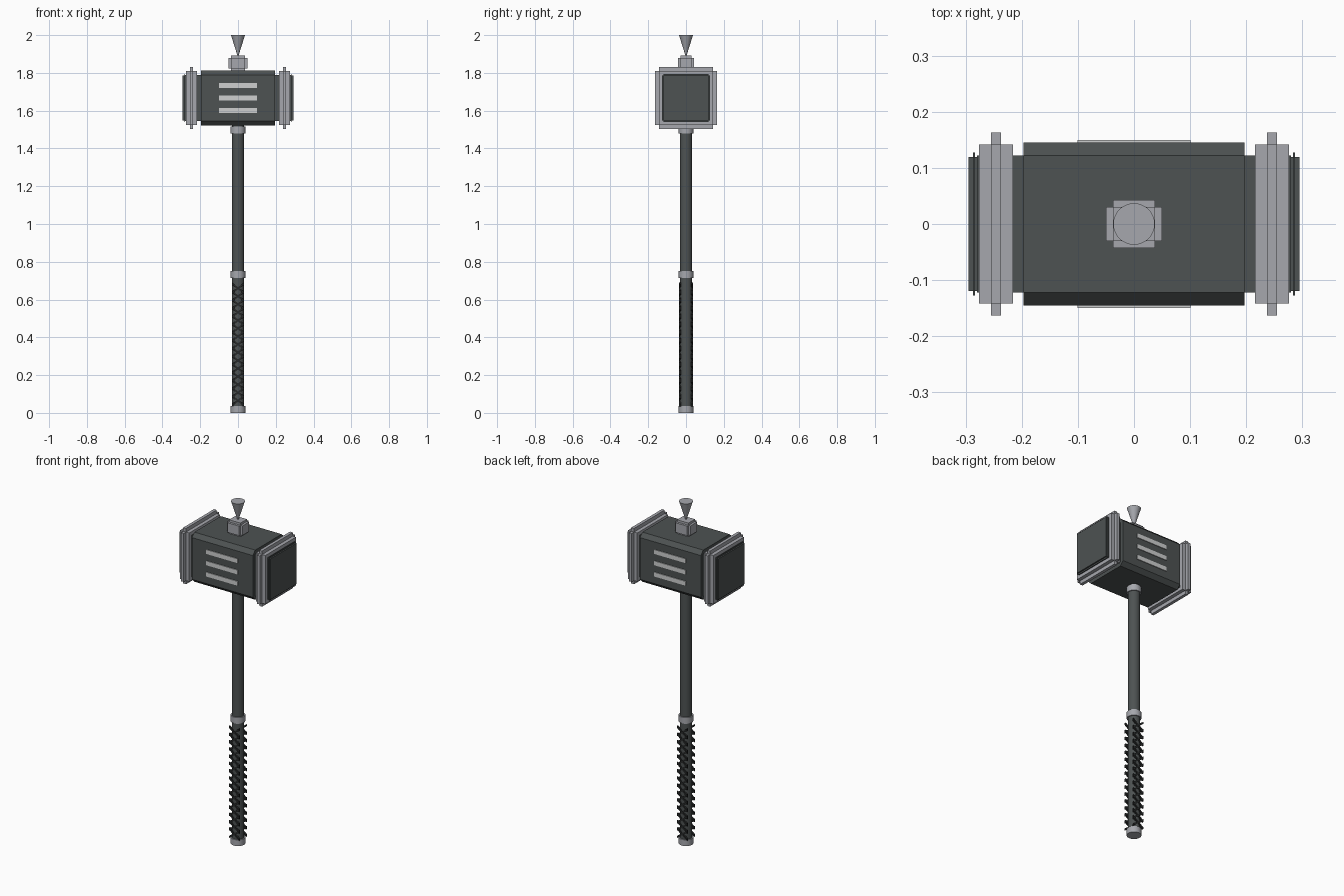
import bpy
import bmesh
from mathutils import Matrix, Vector

default = bpy.data.objects.get("Cube")
if default:
    bpy.data.objects.remove(default, do_unlink=True)


def material(name, rgb):
    m = bpy.data.materials.new(name)
    m.use_nodes = True
    m.diffuse_color = (*rgb, 1)
    m.node_tree.nodes["Principled BSDF"].inputs["Base Color"].default_value = (*rgb, 1)
    return m


DARK = material("dark_iron", (0.075, 0.085, 0.085))
SILVER = material("silver", (0.38, 0.39, 0.42))
PALE = material("pale_inlay", (0.62, 0.63, 0.63))
BLACK = material("black_leather", (0.02, 0.022, 0.022))
HEAD_Z = 1.667


def finish(name, bm, mat, smooth=False):
    bmesh.ops.recalc_face_normals(bm, faces=bm.faces[:])
    mesh = bpy.data.meshes.new(name)
    bm.to_mesh(mesh)
    bm.free()
    mesh.materials.append(mat)
    obj = bpy.data.objects.new(name, mesh)
    bpy.context.collection.objects.link(obj)
    if smooth:
        bpy.ops.object.select_all(action='DESELECT')
        obj.select_set(True)
        bpy.context.view_layer.objects.active = obj
        bpy.ops.object.shade_smooth_by_angle()
    return obj


def add_box(bm, centre, half, shear=0.0):
    """Box given by half sizes; shear lifts z along x."""
    verts = bmesh.ops.create_cube(bm, size=2)["verts"]
    for v in verts:
        p = Vector(a * h for a, h in zip(v.co, half))
        p.z += shear * p.x
        v.co = p + Vector(centre)
    return verts


def stepped_block(name, centre, half, step, mat):
    """Block with a square notch cut along every edge."""
    bm = bmesh.new()
    for axis in range(3):
        add_box(bm, centre, [h if i == axis else h - step for i, h in enumerate(half)])
    return finish(name, bm, mat)


def rod(name, z0, z1, r0, r1, mat):
    bm = bmesh.new()
    bmesh.ops.create_cone(bm, cap_ends=True, segments=32, radius1=r0, radius2=r1,
                          depth=z1 - z0, matrix=Matrix.Translation((0, 0, (z0 + z1) / 2)))
    return finish(name, bm, mat, smooth=True)


# Handle and its collars
rod("handle", 0.01, 1.54, 0.033, 0.033, DARK)
for name, z in (("pommel_ring", 0.0), ("grip_ring", 0.715), ("neck_ring", 1.48)):
    rod(name, z, z + 0.036, 0.039, 0.039, SILVER)

# Crossed leather straps on the front and back of the grip
bm = bmesh.new()
for i in range(15):
    for y in (-0.032, 0.032):
        for slope in (-0.75, 0.75):
            add_box(bm, (0, y, 0.065 + i * 0.0425), (0.033, 0.005, 0.006), slope)
finish("grip_straps", bm, BLACK)

# Hammer head: core and a body chamfered along its length
bm = bmesh.new()
add_box(bm, (0, 0, HEAD_Z), (0.28, 0.122, 0.122))
finish("head_core", bm, DARK)
bm = bmesh.new()
add_box(bm, (0, 0, HEAD_Z), (0.197, 0.145, 0.145))
long_edges = [e for e in bm.edges if abs(e.verts[0].co.x - e.verts[1].co.x) > 0.1]
bmesh.ops.bevel(bm, geom=long_edges, offset=0.023, segments=1, affect='EDGES')
finish("head_body", bm, DARK)

# Silver bands and striking faces at both ends
for side, sign in (("left", 1), ("right", -1)):
    stepped_block(side + "_band", (sign * 0.246, 0, HEAD_Z), (0.03, 0.163, 0.163), 0.021, SILVER)
    stepped_block(side + "_striking_face", (sign * 0.285, 0, HEAD_Z), (0.01, 0.127, 0.127), 0.008, DARK)

# Three inlaid bars on the front and back
for side, sign in (("front", -1), ("back", 1)):
    bm = bmesh.new()
    for row in (-1, 0, 1):
        add_box(bm, (0, sign * 0.1465, HEAD_Z + row * 0.066), (0.101, 0.003, 0.0125))
    finish(side + "_bars", bm, PALE)

# Cap block and inverted cone on top
stepped_block("cap_block", (0, 0, 1.851), (0.05, 0.043, 0.041), 0.013, SILVER)
rod("top_cone", 1.885, 2.0, 0.001, 0.037, SILVER)
